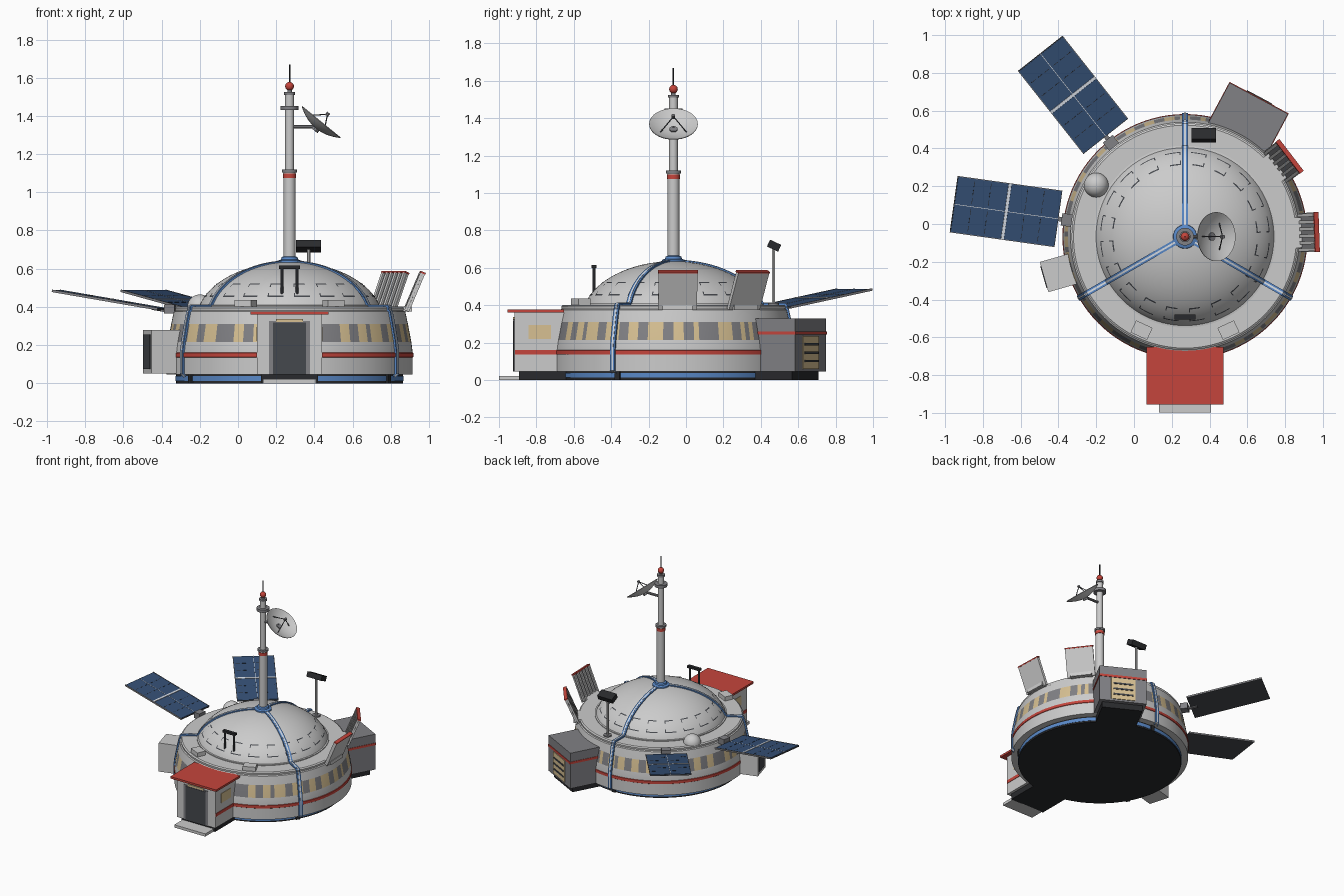
import bpy, bmesh, math, random
from mathutils import Matrix, Vector

if "Cube" in bpy.data.objects:
    bpy.data.objects.remove(bpy.data.objects["Cube"])

random.seed(4)
CX, CY = 0.27, -0.067
HOME = Matrix.Translation((CX, CY, 0))


def material(name, r, g, b):
    m = bpy.data.materials.new(name)
    m.diffuse_color = (r, g, b, 1)
    m.use_nodes = True
    m.node_tree.nodes["Principled BSDF"].inputs["Base Color"].default_value = m.diffuse_color
    return m


HULL = material("hull_white", .60, .60, .60)
RED = material("signal_red", .56, .06, .045)
BLUE = material("trim_blue", .10, .25, .58)
NAVY = material("solar_navy", .035, .08, .18)
BEIGE = material("window_beige", .68, .53, .29)
GREY = material("mid_grey", .22, .22, .235)
DARK = material("dark_grey", .06, .065, .075)
COAL = material("charcoal", .022, .023, .026)
PALE = material("pale_frame", .72, .76, .82)


def finish(name, bm, mats, matrix, smooth=True):
    bmesh.ops.recalc_face_normals(bm, faces=bm.faces)
    me = bpy.data.meshes.new(name)
    bm.to_mesh(me)
    bm.free()
    me.transform(matrix)
    for m in mats:
        me.materials.append(m)
    ob = bpy.data.objects.new(name, me)
    bpy.context.collection.objects.link(ob)
    if smooth:
        bpy.ops.object.select_all(action='DESELECT')
        ob.select_set(True)
        bpy.context.view_layer.objects.active = ob
        bpy.ops.object.shade_smooth_by_angle(angle=math.radians(30))
    return ob


def lathe(name, prof, mats, seg=32, matrix=HOME, rule=None):
    """Revolve (r, z) points; rule(row, column) picks the material index."""
    bm = bmesh.new()
    rows = []
    for r, z in prof:
        if r < 1e-5:
            rows.append([bm.verts.new((0, 0, z))] * seg)
        else:
            rows.append([bm.verts.new((r * math.cos(2 * math.pi * i / seg),
                                       r * math.sin(2 * math.pi * i / seg), z)) for i in range(seg)])
    for k in range(len(rows) - 1):
        for i in range(seg):
            j = (i + 1) % seg
            q = list(dict.fromkeys([rows[k][i], rows[k][j], rows[k + 1][j], rows[k + 1][i]]))
            f = bm.faces.new(q)
            f.material_index = rule(k, i) if rule else 0
    return finish(name, bm, mats, matrix)


def cyl(name, r, z0, z1, mat, x=0, y=0, seg=24):
    return lathe(name, [(0, z0), (r, z0), (r, z1), (0, z1)], [mat], seg,
                 HOME @ Matrix.Translation((x, y, 0)))


def polar(ang, r=0, t=0, z=0, tilt=0):
    return (HOME @ Matrix.Rotation(math.radians(ang), 4, 'Z') @ Matrix.Translation((r, t, z))
            @ Matrix.Rotation(math.radians(tilt), 4, 'Y'))


def box(name, lo, hi, mat, matrix):
    """Box between two corners in a local frame (x outward, y sideways, z up)."""
    bm = bmesh.new()
    bmesh.ops.create_cube(bm, size=1)
    for v in bm.verts:
        v.co = Vector([(a + b) / 2 + c * (b - a) for a, b, c in zip(lo, hi, v.co)])
    return finish(name, bm, [mat], matrix, False)


def rod(name, a, b, r, mat, matrix=HOME):
    a, b = Vector(a), Vector(b)
    d = b - a
    m = matrix @ Matrix.Translation(a) @ d.to_track_quat('Z', 'Y').to_matrix().to_4x4()
    return lathe(name, [(0, 0), (r, 0), (r, d.length), (0, d.length)], [mat], 10, m)


def dome_r(z):
    cap = math.sqrt(max(0, .598 ** 2 - (z - .037) ** 2))
    ell = .475 * math.sqrt(max(0, 1 - ((z - .4) / .235) ** 2))
    return (cap + ell) / 2


# foundation and wall, with red stripe and window band
lathe("foundation", [(0, 0), (.594, 0), (.594, .012), (.597, .012), (.597, .038), (.594, .038), (.594, .05), (0, .05)],
      [COAL, BLUE], 96, rule=lambda k, i: 1 if k in (2, 3, 4) else 0)
SEG = 144
panes = []
while len(panes) < SEG:
    w = random.choice((1, 2, 2, 3))
    panes += [4] * w + [3] * random.choice((1, 2, 2, 4))
WALL = [(.58, .045), (.645, .045), (.645, .135), (.645, .16), (.638, .215), (.620, .31), (.606, .375),
        (.598, .38), (.600, .395), (.59, .402), (.47, .402)]
lathe("hull_wall", WALL, [HULL, RED, BLUE, GREY, BEIGE], SEG,
      rule=lambda k, i: 1 if k == 2 else panes[i] if k == 4 else 0)
lathe("stripe_ring", [(.646, .135), (.649, .137), (.649, .158), (.645, .16)], [RED], 96)

# dome with its foot ring
DOME = [(dome_r(.4 + .232 * math.sin(a * math.pi / 40)), .4 + .232 * math.sin(a * math.pi / 40)) for a in range(20)]
DOME += [(.05, .634), (0, .635)]
lathe("dome", DOME, [HULL], 96)
lathe("dome_foot_ring", [(.482, .40), (.482, .408), (.468, .41)], [HULL], 96)

# dashed panel seams on the dome
for row, (za, zb, seam) in enumerate(((.452, .458, .6), (.517, .522, .5))):
    bm = bmesh.new()
    for n in range(20):
        for s in range(4):
            a0 = math.radians(n * 18 + 3 + s * seam * 4.5)
            a1 = math.radians(n * 18 + 3 + (s + 1) * seam * 4.5)
            bm.faces.new([bm.verts.new(((dome_r(z) + .002) * math.cos(a), (dome_r(z) + .002) * math.sin(a), z + .001))
                          for a, z in ((a0, za), (a1, za), (a1, zb), (a0, zb))])
        for a in (n * 18 + 3,):
            z0, z1 = (.458, .472) if row == 0 else (.503, .517)
            bm.faces.new([bm.verts.new(((dome_r(z) + .002) * math.cos(math.radians(b)),
                                        (dome_r(z) + .002) * math.sin(math.radians(b)), z + .001))
                          for b, z in ((a, z0), (a + .8, z0), (a + .8, z1), (a, z1))])
    finish("dome_seam", bm, [DARK], HOME, False)


# three ribs running from foundation to mast
def rib(name, ang, half, off, mat):
    path = [(r + off, z + off * .5) for r, z in WALL[1:9]] + [(.598, .402 + off), (.482, .402 + off)]
    path += [(r + off * .7, z + off * .7) for r, z in DOME[1:-1]]
    bm = bmesh.new()
    rows = [[bm.verts.new(p) for p in ((r - .02, -half, z - .02), (r, -half, z), (r, half, z), (r - .02, half, z - .02))]
            for r, z in path]
    for p, q in zip(rows, rows[1:]):
        for i in range(3):
            bm.faces.new((p[i], p[i + 1], q[i + 1], q[i]))
    finish(name, bm, [mat], polar(ang))


for ang in (90, 210, 330):
    rib("rib", ang, .015, .009, BLUE)
    rib("rib_inlay", ang, .005, .011, PALE)
    box("rib_foot", (.58, -.016, 0), (.605, .016, .046), COAL, polar(ang))

# entrance porch
P = polar(-90)
box("porch_base", (.5, -.15, 0), (.825, .15, .046), COAL, P)
box("porch_body", (.5, -.17, .045), (.85, .17, .36), HULL, P)
box("porch_roof", (.585, -.204, .36), (.888, .204, .376), RED, P)
box("porch_stripe", (.55, -.173, .135), (.847, .173, .16), RED, P)
box("door_frame", (.84, -.107, .045), (.856, .107, .326), GREY, P)
box("door", (.85, -.087, .045), (.859, .087, .318), DARK, P)
box("door_lamp", (.85, -.07, .322), (.858, .07, .337), BEIGE, P)
box("porch_side_window", (.655, -.173, .22), (.775, .173, .295), BEIGE, P)
box("step", (.82, -.138, 0), (.932, .138, .022), HULL, P)

# side locker
L = polar(196)
box("locker", (.58, -.083, .05), (.776, .083, .28), HULL, L)
box("locker_panel", (.77, -.06, .075), (.780, .06, .255), DARK, L)

# rear equipment bay
B = polar(61.9)
box("bay_base", (.5, -.15, 0), (.80, .15, .046), COAL, B)
box("bay_body", (.5, -.175, .045), (.83, .175, .33), GREY, B)
box("bay_stripe", (.55, -.178, .242), (.834, .178, .26), RED, B)
box("bay_vent", (.82, -.09, .06), (.835, .09, .235), BEIGE, B)
for z in (.095, .14, .185):
    box("bay_slat", (.83, -.075, z), (.839, .075, z + .012), DARK, B)

# leaning radiators
for ang in (2, 37.5):
    box("radiator_mount", (.57, -.08, .375), (.64, .08, .402), HULL, polar(ang))
    R = polar(ang, .658, 0, .478, 23)
    box("radiator_panel", (-.004, -.104, -.11), (.008, .104, .105), HULL, R)
    box("radiator_cap", (-.016, -.106, .103), (.010, .106, .112), RED, R)
    box("radiator_back", (-.007, -.1, -.105), (-.003, .1, .10), GREY, R)
    for n in range(6):
        y = -.1 + n * .0365
        box("radiator_fin", (-.018, y, -.11), (-.003, y + .017, .103), HULL, R)

# solar wings
for ang in (128.3, 172):
    box("wing_mount", (.605, -.033, .365), (.66, .033, .412), GREY, polar(ang))
    S = polar(ang, .677, 0, .388, -9.7)
    box("wing_arm", (-.05, -.012, -.012), (.05, .012, -.002), GREY, S)
    box("wing_back", (0, -.15, -.006), (.567, .15, .002), DARK, S)
    for s in (-1, 1):
        for x in (.004, .292):
            y0, y1 = sorted((s * .002, s * .147))
            box("wing_cells", (x, y0, .001), (x + .271, y1, .005), NAVY, S)
            for n in (1, 2):
                for k in range(3):
                    box("cell_line", (x + n * .09, y0 + .012 + k * .045, .004),
                        (x + n * .09 + .003, y0 + .042 + k * .045, .0058), COAL, S)
        box("wing_edge", (0, s * .149 - .002, -.006), (.567, s * .149 + .002, .007), GREY, S)
    box("wing_crossbar", (.276, -.15, .001), (.291, .15, .008), PALE, S)
    box("wing_spine", (0, -.0015, .001), (.567, .0015, .006), PALE, S)

# roof vents, bubble and hoop
for x in (-.23, .23):
    V = polar(math.degrees(math.atan2(-.495, x)), math.hypot(.495, x), 0, 0)
    box("roof_vent", (-.035, -.048, .4), (.035, .048, .435), HULL, V)
lathe("roof_bubble", [(.065 * math.cos(a * math.pi / 20), .4 + .065 * math.sin(a * math.pi / 20)) for a in range(10)]
      + [(0, .465)], [HULL], 32, HOME @ Matrix.Translation((-.47, .273, 0)))
for x in (-.04, .04):
    rod("hoop_leg", (x, -.425, .43), (x, -.425, .605), .008, DARK)
box("hoop_bar", (-.055, -.438, .598), (.055, -.412, .616), COAL, HOME)

# sensor on a pole
cyl("sensor_foot", .03, .4, .412, GREY, .1, .535)
cyl("sensor_pole", .009, .4, .70, HULL, .1, .535, 12)
box("sensor_head", (-.065, -.033, -.02), (.065, .033, .02), COAL,
    HOME @ Matrix.Translation((.1, .538, .718)) @ Matrix.Rotation(math.radians(-25), 4, 'X'))

# mast
lathe("mast_collar", [(.065, .62), (.062, .642), (.045, .648), (.042, .66), (.03, .665)], [BLUE], 32)
for name, r, a, b, m in (("lower", .031, .64, 1.105, HULL), ("red_ring", .034, 1.075, 1.098, RED),
                         ("joint", .04, 1.105, 1.12, GREY), ("upper", .023, 1.12, 1.51, HULL),
                         ("top_ring", .047, 1.43, 1.452, GREY), ("cap", .029, 1.51, 1.525, GREY),
                         ("neck", .012, 1.52, 1.545, GREY), ("whip", .004, 1.56, 1.668, COAL)):
    cyl("mast_" + name, r, a, b, m)
lathe("beacon", [(.023 * math.sin(a * math.pi / 12), 1.555 - .023 * math.cos(a * math.pi / 12)) for a in range(13)],
      [RED], 24)

# dish with feed and arm
D = polar(0, .167, 0, 1.37, 39.3)
bowl = [(.13 * i / 8, .042 * (i / 8) ** 2 - .042) for i in range(9)]
lathe("dish", [(r, z - .004) for r, z in bowl] + bowl[::-1], [HULL], 40, D)
for n in range(3):
    a = math.radians(60 + 120 * n)
    rod("dish_strut", (.08 * math.cos(a), .08 * math.sin(a), -.025), (0, 0, .05), .003, DARK, D)
rod("dish_feed", (0, 0, .04), (0, 0, .06), .01, GREY, D)
rod("dish_hub", (0, 0, -.06), (0, 0, -.034), .022, GREY, D)
rod("dish_arm", (.015, 0, 1.343), (.138, 0, 1.343), .010, GREY)
